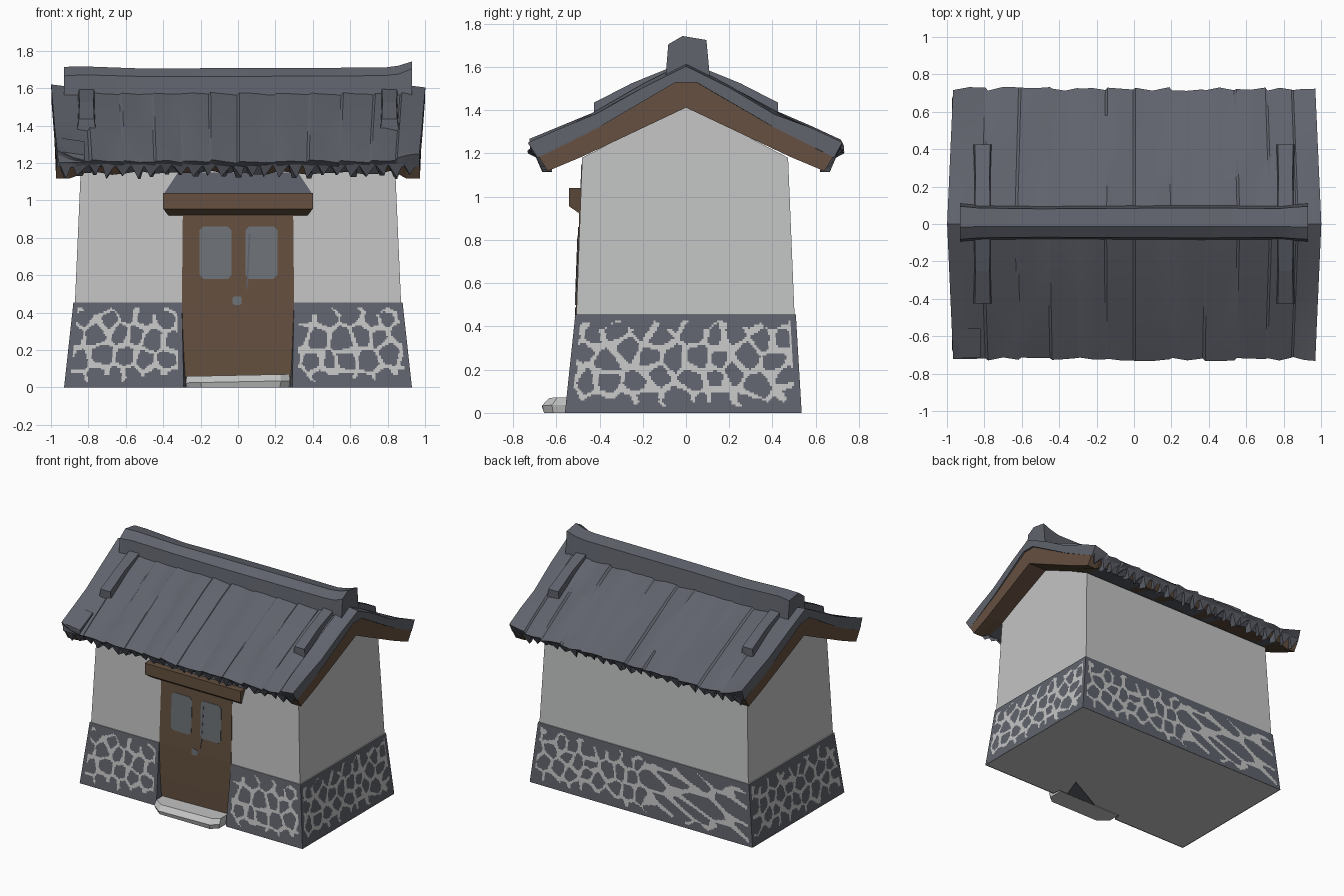
import bpy, bmesh, math, random
from mathutils import Vector

random.seed(7)
if "Cube" in bpy.data.objects:
    bpy.data.objects.remove(bpy.data.objects["Cube"])


def material(name, rgb):
    m = bpy.data.materials.new(name)
    m.use_nodes = True
    m.diffuse_color = (*rgb, 1)
    m.node_tree.nodes["Principled BSDF"].inputs["Base Color"].default_value = (*rgb, 1)
    return m


PLASTER = material("plaster", (0.54, 0.548, 0.543))
SLATE = material("slate", (0.117, 0.125, 0.151))
WOOD = material("wood", (0.128, 0.08, 0.05))
GLASS = material("glass", (0.155, 0.168, 0.185))


def finish(bm, name, mats, smooth=False):
    bmesh.ops.recalc_face_normals(bm, faces=bm.faces[:])
    me = bpy.data.meshes.new(name)
    bm.to_mesh(me)
    bm.free()
    for m in mats:
        me.materials.append(m)
    ob = bpy.data.objects.new(name, me)
    bpy.context.collection.objects.link(ob)
    if smooth:
        bpy.ops.object.select_all(action='DESELECT')
        ob.select_set(True)
        bpy.context.view_layer.objects.active = ob
        bpy.ops.object.shade_smooth_by_angle(angle=math.radians(25))


def add_loft(bm, rings):
    loops = [[bm.verts.new(p) for p in r] for r in rings]
    n = len(loops[0])
    for a, b in zip(loops, loops[1:]):
        for i in range(n):
            j = (i + 1) % n
            bm.faces.new((a[i], a[j], b[j], b[i]))
    bm.faces.new(loops[0])
    bm.faces.new(loops[-1])


def loft(name, rings, mat, smooth=False):
    bm = bmesh.new()
    add_loft(bm, rings)
    finish(bm, name, [mat], smooth)


def rect(x, y0, y1, z):
    return [(-x, y0, z), (x, y0, z), (x, y1, z), (-x, y1, z)]


def wobble(a):
    return random.uniform(-a, a)


# Stone base: tapered walls with a door recess, mortar chosen by cell borders
def is_mortar(u, z, seeds):
    d = sorted((u - a) ** 2 + (z - b) ** 2 for a, b in seeds
               if abs(u - a) < 0.26 and abs(z - b) < 0.26)
    width = 0.022 + 0.007 * math.sin(u * 23 + z * 31)
    return len(d) > 1 and math.sqrt(d[1]) - math.sqrt(d[0]) < width


def stone_base():
    top = 0.455
    low = [(-.93, -.56), (-.29, -.56), (-.28, -.5), (.28, -.5), (.29, -.56),
           (.93, -.56), (.93, .535), (-.93, .535)]
    high = [(-.88, -.512), (-.3, -.512), (-.3, -.5), (.3, -.5), (.3, -.512),
            (.88, -.512), (.88, .508), (-.88, .508)]
    bm = bmesh.new()
    for i in range(len(low)):
        j = (i + 1) % len(low)
        a, b = Vector((*low[i], 0)), Vector((*low[j], 0))
        c, d = Vector((*high[i], top)), Vector((*high[j], top))
        width = (b - a).length
        stony = i not in (1, 2, 3)
        nu, nz = (int(width / 0.0095), 48) if stony else (1, 1)
        step = 0.118
        seeds = [((p + .25 + .5 * (q % 2)) * step + wobble(.036),
                  (q + .5) * step * .9 + wobble(.036))
                 for p in range(-1, int(width / step) + 2) for q in range(-1, 9)]
        grid = [[bm.verts.new(a.lerp(b, p / nu).lerp(c.lerp(d, p / nu), q / nz))
                 for q in range(nz + 1)] for p in range(nu + 1)]
        for p in range(nu):
            for q in range(nz):
                f = bm.faces.new((grid[p][q], grid[p + 1][q],
                                  grid[p + 1][q + 1], grid[p][q + 1]))
                u, z = (p + .5) / nu * width, (q + .5) / nz * top
                ragged = .02 * math.sin(u * 37)
                inside = 0.05 + ragged < z < 0.405 + ragged and 0.03 < u < width - 0.03
                if stony and inside:
                    # stones stretch into slanted streaks on one half of the back
                    s = max(0, u - 0.95) if i == 6 else 0
                    f.material_index = int(is_mortar(u - .65 * s, z + .3 * s, seeds))
    for pts, z in ((low, .004), (high, top)):
        f = bm.faces.new([bm.verts.new((x, y, z)) for x, y in pts])
        f.material_index = 1
    bmesh.ops.remove_doubles(bm, verts=bm.verts[:], dist=1e-5)
    finish(bm, "stone_base", [SLATE, PLASTER])


stone_base()
loft("underside_patch", [[(.21, -.498, z), (.27, -.33, z), (-.05, -.498, z)]
                         for z in (0, .006)], SLATE)

# Plaster walls with gables
loft("plaster_walls", [rect(.872, -.507, .502, .45), rect(.84, -.48, .472, 1.18),
                       rect(.832, -.002, .002, 1.425)], PLASTER)


def wall_y(z):
    return -.507 + .0372 * (z - .455)


def door_y(z):
    return wall_y(z) - .004


# Door, lintel and doorstep
loft("door", [rect(.28, -.508, -.46, .03), rect(.292, -.511, -.46, .2),
              rect(.3, door_y(.46), -.46, .46), rect(.295, door_y(.935), -.46, .935)], WOOD)
lintel = [(-.54, .955, 1), (-.54, 1.04, 1), (-.45, 1.04, 1), (-.45, .92, .93), (-.49, .92, .93)]
loft("lintel", [[(x * k, y, z) for y, z, k in lintel] for x in (-.4, .4)], WOOD)
step = [(-.28, -.5), (-.28, -.6), (-.2, -.665), (.23, -.665), (.28, -.62), (.28, -.5)]
loft("doorstep", [[(x * k, -.5 + (y + .5) * d, z + h * x) for x, y in step]
                  for k, d, z, h in ((.97, .95, 0, 0), (1, 1, .03, .02), (.98, .8, .065, .02))],
     PLASTER)


def plate(name, outline, mat, depth):
    loft(name, [[(x, depth(z) + o, z) for x, z in outline] for o in (-.003, .004)], mat)


def rounded(x0, x1, z0, z1, r):
    return [(x0 + r, z0), (x1 - r, z0), (x1, z0 + r), (x1, z1 - r),
            (x1 - r, z1), (x0 + r, z1), (x0, z1 - r), (x0, z0 + r)]


plate("window_right", rounded(-.205, -.035, .58, .86, .02), GLASS, door_y)
plate("window_left", rounded(.04, .21, .58, .86, .02), GLASS, door_y)
plate("door_knob", rounded(-.03, .02, .44, .487, .01), GLASS, door_y)
plate("door_handle", [(.044, .5), (.055, .57), (.066, .82), (.057, .82)], SLATE,
      lambda z: door_y(z) - .002)
plate("lintel_flashing", [(-.4, 1.03), (.4, 1.03), (.32, 1.15), (-.32, 1.15)], SLATE, wall_y)

# Roof cross-sections, from ridge to eave
TOP = [(0, 1.61), (.2, 1.51), (.41, 1.39), (.58, 1.295), (.722, 1.208)]
MID = [(.685, 1.18), (.4, 1.325), (.05, 1.53)]
UNDER = [(.64, 1.148), (.48, 1.185), (0, 1.412)]


def mirrored(half_top, half_low):
    left = [(-y, z) for y, z in reversed(half_top[1:])]
    right_low = [p for p in half_low if p[0] > 0]
    left_low = [(-y, z) for y, z in reversed(right_low)]
    mid = [p for p in half_low if p[0] == 0]
    return left + half_top + right_low + mid + left_low


# Slate roof: overlapping panels with a raised edge at each seam, corners turned up
profile = mirrored(TOP, MID)
seams = [-.99, -.8, -.62, -.45, -.3, -.15, .0, .2, .38, .55, .72, .86, .99]
rings = []
for x0, x1 in zip(seams, seams[1:]):
    lift = random.uniform(.004, .016)
    for t in (.04, .5, .96):
        x = x0 + (x1 - x0) * t
        corner = max(0, (abs(x) - .84) / .15)
        ring = []
        for k, (y, z) in enumerate(profile):
            dz = wobble(.005)
            if k < 2 * len(TOP) - 1:
                dz += lift * (.5 - t) + corner * max(0, abs(y) - .41) * .17
            edge = wobble(.012) if abs(y) > .7 else 0
            ring.append((x * (1.017 - .045 * abs(y)), y + edge, z + dz))
        rings.append(ring)
loft("slate_roof", rings, SLATE, True)

# Wooden underlayer, lower at the gables, patched with slate beneath the eaves
section = mirrored([(0, 1.545)] + [(y - .003, z + .006) for y, z in reversed(MID)], UNDER)
bm = bmesh.new()
rings = []
for i in range(27):
    x = -.985 + 1.97 * i / 26
    drop = -.03 if abs(x) > .9 else wobble(.012)
    rings.append([(x * (1 - .02 * abs(y)), y, z + (drop if z < 1.16 else 0))
                  for y, z in section])
add_loft(bm, rings)
bmesh.ops.recalc_face_normals(bm, faces=bm.faces[:])
for f in bm.faces:
    x = f.calc_center_median().x
    if f.normal.z < -.3 and abs(x) < .83 and random.random() < .7:
        f.material_index = 1
finish(bm, "roof_timber", [WOOD, SLATE])

# Jagged tile ends along both eaves, set in from the gable boards
bm = bmesh.new()
for side in (-1, 1):
    for i in range(25):
        x = -.92 + 1.84 * i / 24
        w, tip = .04 + wobble(.008), 1.127 + wobble(.014)
        add_loft(bm, [[(x - w, side * y, 1.195), (x + w, side * y, 1.195),
                       (x + wobble(.02), side * (y - .035), tip)] for y in (.655, .7)])
finish(bm, "eave_tiles", [SLATE])

# Raised ribs near each gable
for sx, where in ((-1, "right"), (1, "left")):
    for sy, end in ((-1, "front"), (1, "back")):
        loft(f"roof_rib_{where}_{end}",
             [[(sx * (.81 - w), sy * y, z - .1), (sx * (.81 + w), sy * y, z - .1),
               (sx * (.81 + w * .75), sy * y, z), (sx * (.81 - w * .75), sy * y, z)]
              for y, z, w in ((.04, 1.61, .055), (.25, 1.525, .05), (.425, 1.435, .055))], SLATE)

# Lifted tile at the front corner
loft("corner_tile", [[(-.96, y, z), (-.82, y, z - .02), (-.82, y, z - .06), (-.96, y, z - .06)]
                     for y, z in ((-.56, 1.335), (-.715, 1.262))], SLATE)

# Ridge cap, flared at the ends
cap = [(-.09, 1.555), (-.078, 1.665), (-.015, 1.708), (.09, 1.69), (.105, 1.555)]
stations = [(-.93, 1.05, .004), (-.83, .95, .008), (-.5, .9, -.004), (-.1, .93, 0),
            (.35, .95, .002), (.78, .92, 0), (.86, 1, .012), (.93, 1.05, .036)]
loft("ridge_cap", [[(x, y * k, z + (h + wobble(.004) if z > 1.6 else 0)) for y, z in cap]
                   for x, k, h in stations], SLATE, True)
